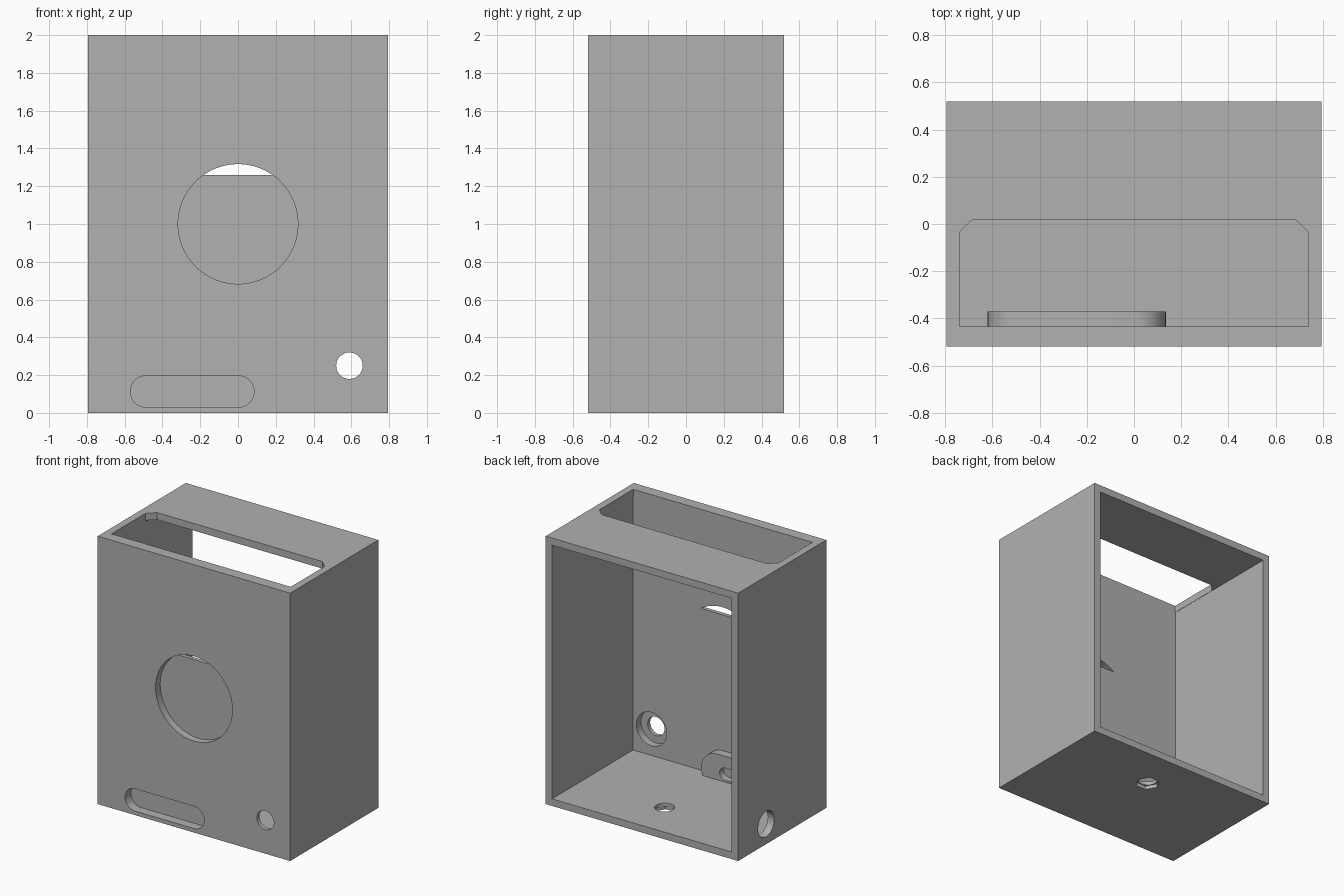
import bpy, bmesh
from math import sin, cos, pi, radians, asin
from mathutils import Vector

cube = bpy.data.objects.get("Cube")
if cube:
    bpy.data.objects.remove(cube, do_unlink=True)

W, D, H = 0.795, 0.52, 2.0      # half width, half depth, height
WALL = 0.053
FRONT_IN = -0.435               # inner face of the front wall

grey = bpy.data.materials.new("plain grey")
grey.use_nodes = True
grey.diffuse_color = (0.44, 0.44, 0.44, 1)
grey.node_tree.nodes["Principled BSDF"].inputs["Base Color"].default_value = (0.44, 0.44, 0.44, 1)


def arc(cx, cy, r, a0, a1, n):
    return [(cx + r * cos(a0 + (a1 - a0) * i / n), cy + r * sin(a0 + (a1 - a0) * i / n))
            for i in range(n + 1)]


def circle(cx, cy, r, n=64):
    return arc(cx, cy, r, 0, 2 * pi, n)[:-1]


def stadium(x0, x1, cz, r):
    return arc(x1 - r, cz, r, -pi / 2, pi / 2, 24) + arc(x0 + r, cz, r, pi / 2, 3 * pi / 2, 24)


def rect(x0, x1, y0, y1):
    return [(x0, y0), (x1, y0), (x1, y1), (x0, y1)]


def prism(name, profile, axis, start, end):
    """Extrude a flat profile along an axis from start to end."""
    place = {"x": lambda a, b: (start, a, b),
             "y": lambda a, b: (a, start, b),
             "z": lambda a, b: (a, b, start)}[axis]
    bm = bmesh.new()
    face = bm.faces.new([bm.verts.new(place(a, b)) for a, b in profile])
    new = bmesh.ops.extrude_face_region(bm, geom=[face])["geom"]
    step = Vector([(end - start) * (axis == k) for k in "xyz"])
    bmesh.ops.translate(bm, vec=step, verts=[v for v in new if isinstance(v, bmesh.types.BMVert)])
    bmesh.ops.recalc_face_normals(bm, faces=bm.faces[:])
    mesh = bpy.data.meshes.new(name)
    bm.to_mesh(mesh)
    bm.free()
    mesh.materials.append(grey)
    obj = bpy.data.objects.new(name, mesh)
    bpy.context.collection.objects.link(obj)
    return obj


def combine(target, other, operation):
    """Apply a boolean and discard the second object."""
    mod = target.modifiers.new(other.name, "BOOLEAN")
    mod.operation, mod.solver, mod.object = operation, "EXACT", other
    bpy.context.view_layer.objects.active = target
    bpy.ops.object.modifier_apply(modifier=mod.name)
    bpy.data.objects.remove(other, do_unlink=True)


# Box shell, open at the back
case = prism("enclosure", rect(-W, W, -D, D), "z", 0, H)
IN = W - WALL
combine(case, prism("cavity", rect(-IN, IN, WALL, H - WALL), "y", FRONT_IN, D + 0.1), "DIFFERENCE")

# Raised block behind the front slot
boss = prism("slot_boss", stadium(-0.62, 0.135, 0.113, 0.133), "y", -0.47, -0.37)
combine(boss, prism("boss_trim", rect(-1, 1, -0.2, 0.03), "y", -0.6, 0), "DIFFERENCE")
combine(case, boss, "UNION")

# Opening in the lid with two clipped rear corners
lid = [(-0.74, FRONT_IN), (0.74, FRONT_IN), (0.74, -0.035), (0.683, 0.02),
       (-0.683, 0.02), (-0.74, -0.035)]
# Round dial recess, pierced above a chord
R, CHORD = 0.317, asin(0.26 / 0.317)
cuts = [
    ("lid_opening", lid, "z", H - 0.1, H + 0.1),
    ("dial_recess", circle(0, 1, R, 96), "y", -0.6, -0.465),
    ("dial_gap", arc(0, 1, R, CHORD, pi - CHORD, 24), "y", -0.5, -0.4),
    ("front_slot", stadium(-0.57, 0.085, 0.113, 0.083), "y", -0.6, -0.45),
    ("rear_slot", stadium(-0.467, -0.018, 0.113, 0.045), "y", -0.42, -0.3),
    ("button_hole", circle(0.59, 0.25, 0.07), "y", -0.6, -0.4),
    ("button_counterbore", circle(0.59, 0.25, 0.125), "y", -0.49, -0.4),
    ("cable_hole", circle(0.19, 0.15, 0.095), "x", -W - 0.1, -W + 0.1),
    ("mount_hole", circle(0.04, 0.195, 0.068), "z", -0.1, 0.1),
    ("nut_trap", circle(0.04, 0.195, 0.085, 6), "z", -0.1, 0.027),
]
for cut in cuts:
    combine(case, prism(*cut), "DIFFERENCE")

# Smooth bores, crisp edges
bpy.ops.object.select_all(action="DESELECT")
case.select_set(True)
bpy.context.view_layer.objects.active = case
bpy.ops.object.shade_smooth_by_angle(angle=radians(30))
